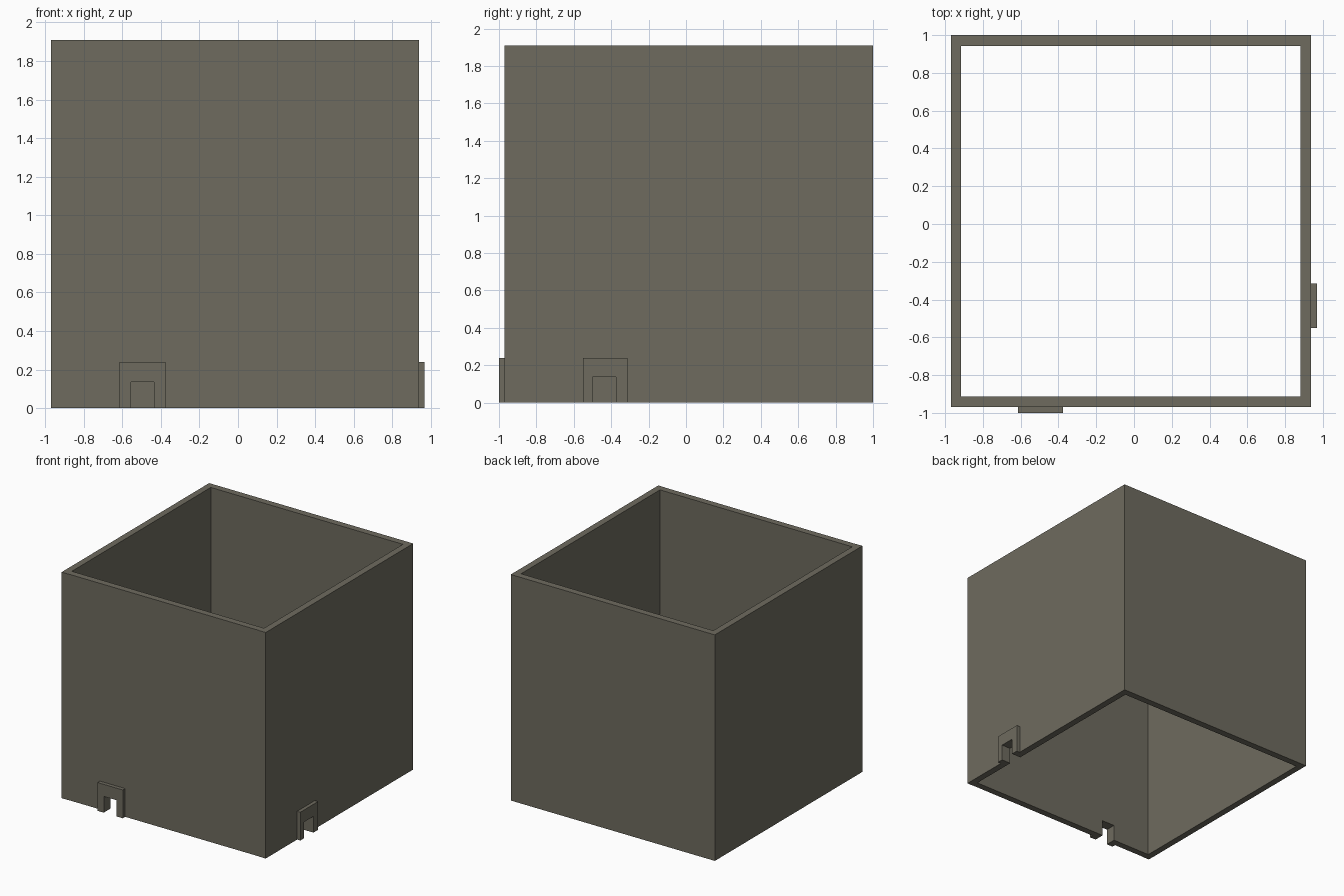
import bpy, bmesh

if "Cube" in bpy.data.objects:
    bpy.data.objects.remove(bpy.data.objects["Cube"])

stone = bpy.data.materials.new("olive grey")
stone.diffuse_color = (0.156, 0.147, 0.114, 1)
stone.use_nodes = True
stone.node_tree.nodes["Principled BSDF"].inputs["Base Color"].default_value = stone.diffuse_color


def panel(name, axis, a, b, d0, d1, h, notch=None):
    """Upright slab running a..b along x or y, d0..d1 thick, with an optional
    doorway notch (start, end, height) open at the ground."""
    prof = [(a, 0)]
    if notch:
        s, e, t = notch
        prof += [(s, 0), (s, t), (e, t), (e, 0)]
    prof += [(b, 0), (b, h), (a, h)]

    def place(u, d, z):
        return (u, d, z) if axis == "x" else (d, u, z)

    bm = bmesh.new()
    near = [bm.verts.new(place(u, d0, z)) for u, z in prof]
    far = [bm.verts.new(place(u, d1, z)) for u, z in prof]
    bm.faces.new(near)
    bm.faces.new(far[::-1])
    n = len(prof)
    for i in range(n):
        j = (i + 1) % n
        bm.faces.new((near[i], far[i], far[j], near[j]))
    bmesh.ops.recalc_face_normals(bm, faces=bm.faces)
    me = bpy.data.meshes.new(name)
    bm.to_mesh(me)
    bm.free()
    me.materials.append(stone)
    ob = bpy.data.objects.new(name, me)
    bpy.context.collection.objects.link(ob)
    return ob


H = 1.91
front_door = (-0.555, -0.435, 0.137)
side_door = (-0.5, -0.375, 0.137)

# Walls: open box without floor or lid, doorways cut through two sides
panel("left_wall", "y", -0.97, 1.0, -0.97, -0.915, H)
panel("right_wall", "y", -0.97, 1.0, 0.882, 0.938, H, side_door)
panel("back_wall", "x", -0.915, 0.882, 0.943, 1.0, H)
panel("front_wall", "x", -0.915, 0.882, -0.968, -0.912, H, front_door)

# Raised surrounds around the doorways
panel("front_door_frame", "x", -0.613, -0.377, -1.0, -0.968, 0.239, front_door)
panel("side_door_frame", "y", -0.55, -0.314, 0.938, 0.968, 0.239, side_door)
